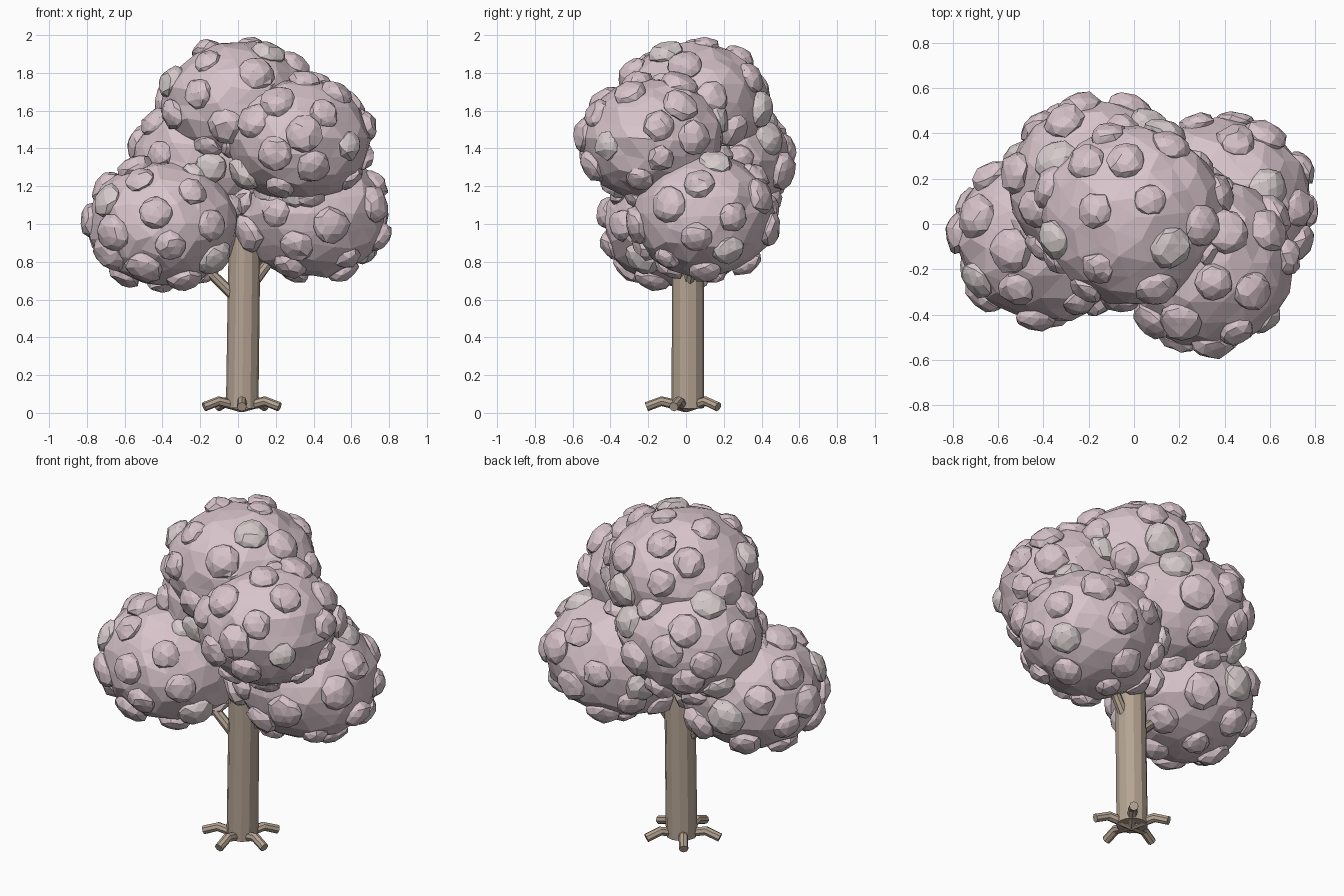
import bpy, bmesh, math, random
from mathutils import Vector, Matrix

if "Cube" in bpy.data.objects:
    bpy.data.objects.remove(bpy.data.objects["Cube"])

random.seed(11)


def material(name, color):
    m = bpy.data.materials.new(name)
    m.diffuse_color = (*color, 1)
    m.use_nodes = True
    m.node_tree.nodes["Principled BSDF"].inputs["Base Color"].default_value = m.diffuse_color
    return m


PINK = material("blossom_pink", (0.68, 0.55, 0.59))
PALE = material("blossom_pale", (0.68, 0.60, 0.61))
BARK = material("bark", (0.46, 0.37, 0.29))


def finish(bm, name, mats):
    mesh = bpy.data.meshes.new(name)
    bm.to_mesh(mesh)
    bm.free()
    for m in mats:
        mesh.materials.append(m)
    obj = bpy.data.objects.new(name, mesh)
    bpy.context.collection.objects.link(obj)
    return obj


def tube(name, points, radii, sides):
    """Tapered faceted tube through a list of points."""
    bm = bmesh.new()
    pts = [Vector(p) for p in points]
    rings = []
    for i, p in enumerate(pts):
        axis = pts[min(i + 1, len(pts) - 1)] - pts[max(i - 1, 0)]
        rot = axis.to_track_quat('Z', 'Y')
        rings.append([bm.verts.new(p + rot @ Vector((
            radii[i] * math.cos(math.tau * k / sides),
            radii[i] * math.sin(math.tau * k / sides), 0))) for k in range(sides)])
    for a, b in zip(rings, rings[1:]):
        for k in range(sides):
            n = (k + 1) % sides
            bm.faces.new((a[k], a[n], b[n], b[k]))
    bm.faces.new(rings[0][::-1])
    bm.faces.new(rings[-1])
    return finish(bm, name, [BARK])


def clump(name, center, radii, bumps=32):
    """Rough low-poly ellipsoid studded with small rounded blossoms."""
    bm = bmesh.new()
    size = Matrix.Diagonal(radii)
    ball = bmesh.ops.create_icosphere(bm, subdivisions=3, radius=1)["verts"]
    for v in ball:
        shift = Vector([random.uniform(-0.05, 0.05) for _ in range(3)])
        v.co = size @ ((v.co + shift).normalized() * random.uniform(0.965, 1.035))
    phase = random.uniform(0, math.tau)
    for i in range(bumps):
        z = 1 - 2 * (i + 0.5) / bumps
        a = phase + i * math.pi * (3 - math.sqrt(5)) + random.uniform(-0.25, 0.25)
        s = math.sqrt(1 - z * z)
        d = Vector((s * math.cos(a), s * math.sin(a), z))
        normal = size.inverted() @ d
        r = random.uniform(0.07, 0.105)
        mat = (Matrix.Translation(size @ d * 0.975)
               @ normal.to_track_quat('Z', 'Y').to_matrix().to_4x4()
               @ Matrix.Diagonal((r, r, r * 0.62, 1))
               @ Matrix.Rotation(random.uniform(0, math.tau), 4, 'Z')
               @ Matrix.Rotation(random.uniform(0, math.tau), 4, 'X'))
        verts = bmesh.ops.create_icosphere(bm, subdivisions=2, radius=1, matrix=mat)["verts"]
        for v in verts:
            v.co += Vector([random.uniform(-0.007, 0.007) for _ in range(3)])
        if i % 7 == 2:
            for f in {f for v in verts for f in v.link_faces}:
                f.material_index = 1
    bmesh.ops.translate(bm, verts=bm.verts, vec=center)
    return finish(bm, name, [PINK, PALE])


# Trunk, leaning slightly to the right
tube("trunk", [(0.022, 0.01, 0.025), (0.03, 0.01, 0.6), (0.036, 0.01, 1.02)],
     [0.086, 0.085, 0.083], 12)

# Five spreading roots
for i in range(5):
    a = math.radians(270 + 72 * i)
    tube(f"root_{i + 1}",
         [(0.02 + r * math.cos(a), r * math.sin(a), z)
          for r, z in ((0.0, 0.03), (0.13, 0.062), (0.21, 0.032))],
         [0.027, 0.026, 0.025], 8)

# Branches reaching into the clumps
tube("branch_left", [(0.0, 0.0, 0.60), (-0.14, -0.01, 0.735), (-0.33, -0.03, 0.95)],
     [0.03, 0.027, 0.02], 8)
tube("branch_right", [(0.06, 0.01, 0.66), (0.15, 0.03, 0.78), (0.36, 0.08, 1.0)],
     [0.03, 0.027, 0.02], 8)

# Foliage
clump("foliage_top", (0.0, 0.035, 1.635), (0.405, 0.395, 0.33), 30)
clump("foliage_front_right", (0.32, -0.17, 1.445), (0.38, 0.375, 0.33), 30)
clump("foliage_lower_left", (-0.39, -0.055, 1.005), (0.395, 0.38, 0.335), 30)
clump("foliage_lower_right", (0.385, 0.09, 1.05), (0.405, 0.375, 0.335), 30)
clump("foliage_back_left", (-0.155, 0.17, 1.335), (0.4, 0.375, 0.335), 30)
